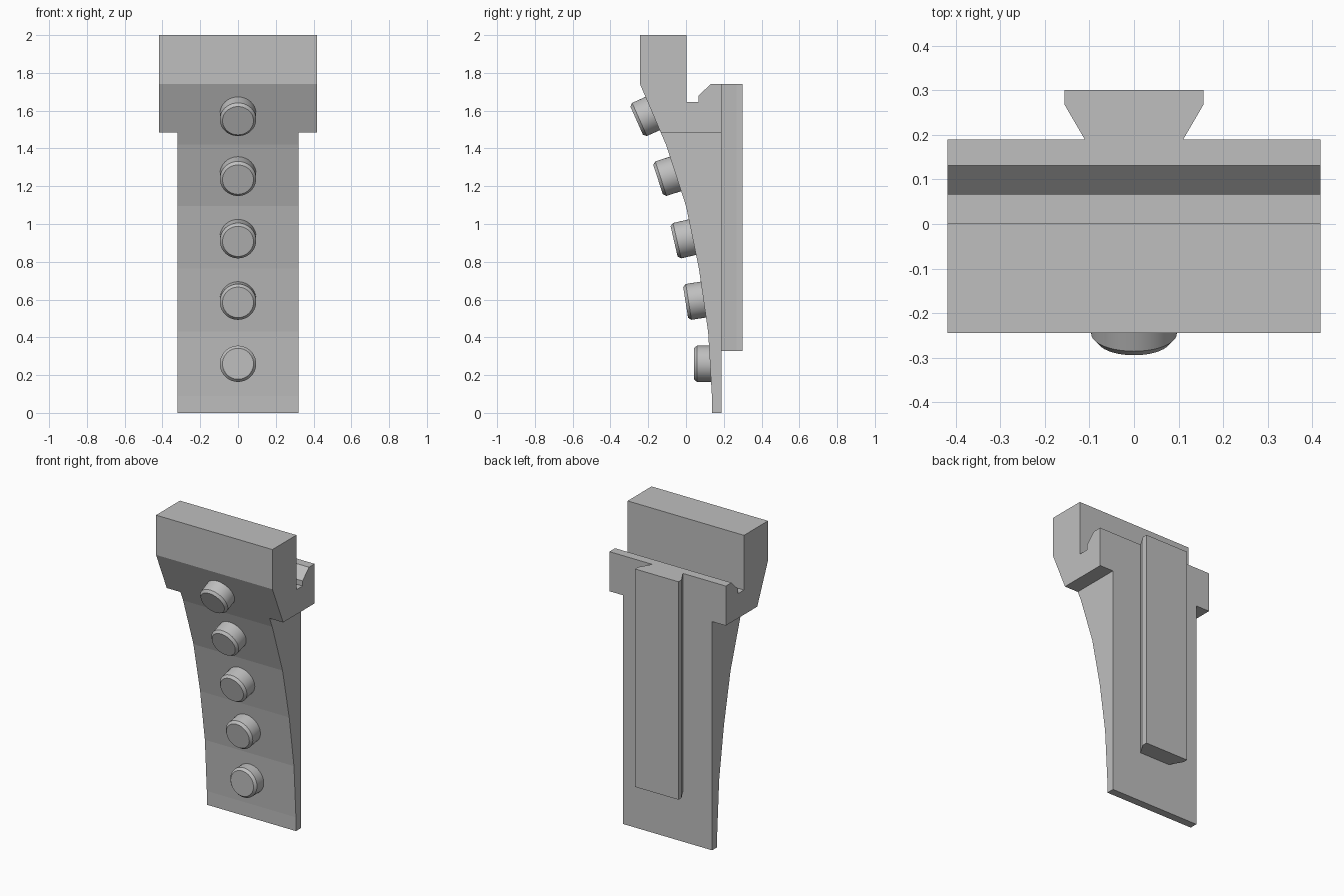
import bpy, bmesh, math
from mathutils import Vector

if "Cube" in bpy.data.objects:
    bpy.data.objects.remove(bpy.data.objects["Cube"])

grey = bpy.data.materials.new("plain_grey")
grey.diffuse_color = (0.52, 0.52, 0.52, 1)
grey.use_nodes = True
grey.node_tree.nodes["Principled BSDF"].inputs["Base Color"].default_value = grey.diffuse_color


def finish(name, bm):
    bmesh.ops.recalc_face_normals(bm, faces=bm.faces[:])
    mesh = bpy.data.meshes.new(name)
    bm.to_mesh(mesh)
    bm.free()
    mesh.materials.append(grey)
    ob = bpy.data.objects.new(name, mesh)
    bpy.context.collection.objects.link(ob)
    return ob


def prism(name, points, offset):
    """Extrude a flat outline along the offset vector."""
    bm = bmesh.new()
    face = bm.faces.new([bm.verts.new(p) for p in points])
    ext = bmesh.ops.extrude_face_region(bm, geom=[face], use_keep_orig=True)
    moved = [g for g in ext["geom"] if isinstance(g, bmesh.types.BMVert)]
    bmesh.ops.translate(bm, verts=moved, vec=Vector(offset))
    return finish(name, bm)


def side_prism(name, profile, half_width):
    return prism(name, [(-half_width, y, z) for y, z in profile],
                 (2 * half_width, 0, 0))


BACK, STEP = 0.189, 1.485

# Tapered panel with a faceted curved front
side_prism("panel", [
    (BACK, 0), (0.138, 0), (0.137, 0.09), (0.117, 0.43), (0.068, 0.765),
    (0.0, 1.095), (-0.106, 1.42), (-0.134, STEP), (BACK, STEP)], 0.32)

# Wide head with a hooked slot behind the block
side_prism("head", [
    (BACK, STEP), (-0.134, STEP), (-0.244, 1.742), (-0.244, 2.0), (0.002, 2.0),
    (0.002, 1.645), (0.066, 1.645), (0.066, 1.678), (0.131, 1.742),
    (BACK, 1.742)], 0.418)

# Dovetail rail on the back
half = [(0.11, BACK), (0.156, 0.268), (0.156, 0.3)]
outline = half + [(-x, y) for x, y in reversed(half)]
prism("dovetail_rail", [(x, y, 0.327) for x, y in outline], (0, 0, 1.415))


# Chamfered round pegs, each square to its facet
def peg(name, y, z, tilt, length):
    bm = bmesh.new()
    n = 40
    rings = []
    for r, h in [(0.082, 0), (0.096, 0.016), (0.096, length)]:
        rings.append([bm.verts.new((r * math.cos(2 * math.pi * i / n),
                                    r * math.sin(2 * math.pi * i / n), h))
                      for i in range(n)])
    for a, b in zip(rings, rings[1:]):
        for i in range(n):
            j = (i + 1) % n
            bm.faces.new((a[i], a[j], b[j], b[i]))
    bm.faces.new(rings[0])
    bm.faces.new(rings[-1])
    ob = finish(name, bm)
    ob.location = (0, y, z)
    ob.rotation_euler.x = math.radians(tilt - 90)
    bpy.ops.object.select_all(action='DESELECT')
    ob.select_set(True)
    bpy.context.view_layer.objects.active = ob
    bpy.ops.object.shade_smooth_by_angle(angle=math.radians(30))


for k, (y, z, tilt) in enumerate([
        (0.042, 0.26, 0), (-0.002, 0.585, 9), (-0.063, 0.908, 13),
        (-0.148, 1.235, 18), (-0.261, 1.547, 24)]):
    peg(f"peg_{k + 1}", y, z, tilt, 0.12)
